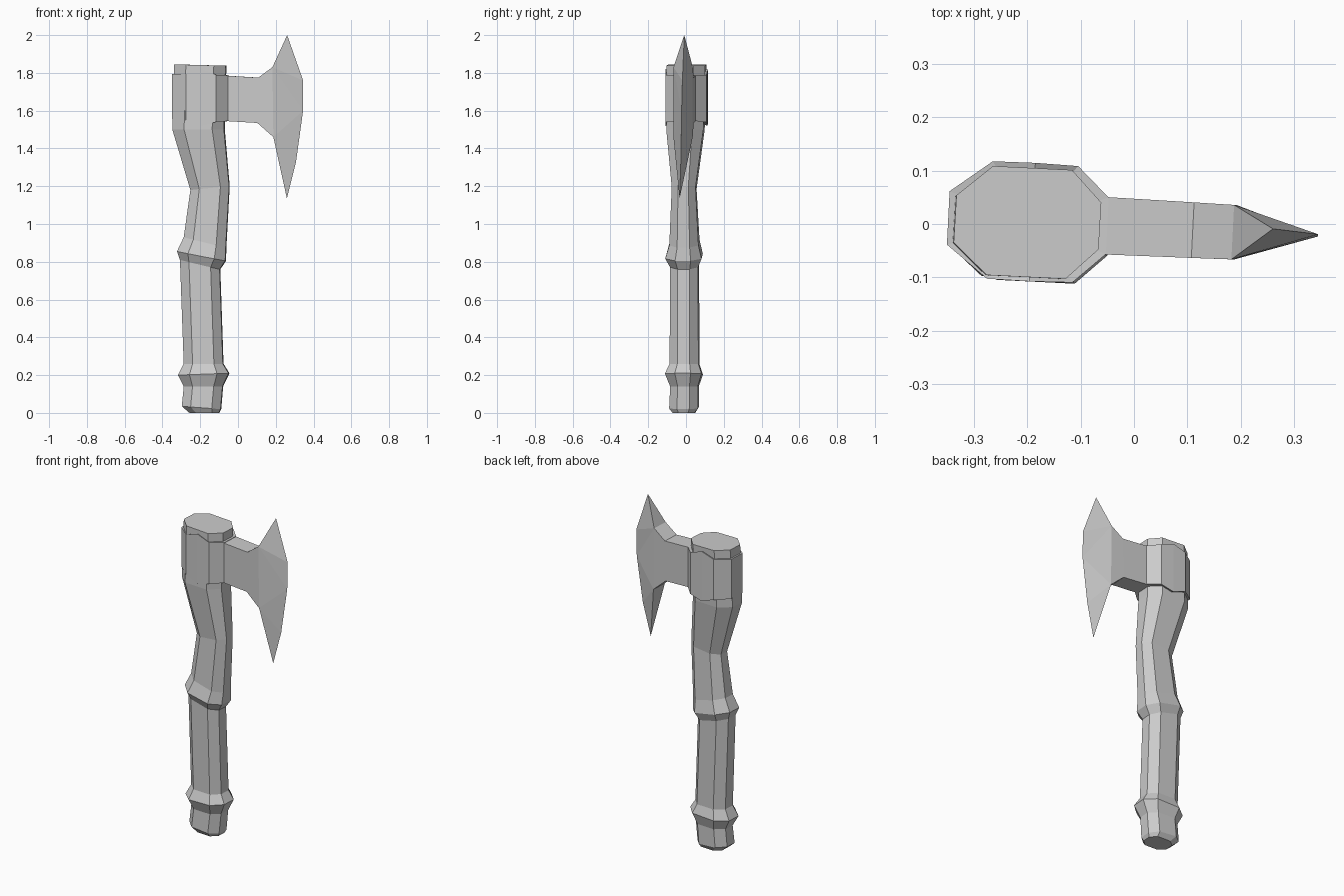
import bpy
from mathutils import Matrix, Vector

TWIST = Matrix.Rotation(-0.05, 4, 'Z')  # slight turn of the whole axe


def make(name, verts, faces, turn=True):
    pts = [TWIST @ Vector((x, y, z)) - Vector((0, 0.006, 0)) if turn else Vector((x, y, z))
           for x, y, z in verts]
    me = bpy.data.meshes.new(name)
    me.from_pydata(pts, [], faces)
    ob = bpy.data.objects.new(name, me)
    bpy.context.collection.objects.link(ob)
    bpy.context.view_layer.objects.active = ob
    bpy.ops.object.mode_set(mode='EDIT')
    bpy.ops.mesh.select_all(action='SELECT')
    bpy.ops.mesh.normals_make_consistent(inside=False)
    bpy.ops.object.mode_set(mode='OBJECT')
    return ob


def bridge(rings, n):
    return [(r * n + i, r * n + (i + 1) % n, (r + 1) * n + (i + 1) % n, (r + 1) * n + i)
            for r in range(rings - 1) for i in range(n)]


# Handle: eight-sided rings (x left, x right, half depth, y centre, z left, z right)
RINGS = [
    (-0.255, -0.10, 0.058, -0.01, 0.00, 0.00),
    (-0.295, -0.09, 0.076, -0.01, 0.035, 0.02),
    (-0.285, -0.08, 0.073, -0.007, 0.14, 0.14),
    (-0.315, -0.047, 0.097, -0.01, 0.20, 0.21),
    (-0.285, -0.078, 0.076, -0.007, 0.26, 0.26),
    (-0.305, -0.095, 0.074, -0.007, 0.81, 0.76),
    (-0.32, -0.065, 0.096, -0.01, 0.855, 0.805),
    (-0.285, -0.063, 0.077, -0.007, 0.93, 0.875),
    (-0.25, -0.045, 0.063, -0.007, 1.18, 1.20),
    (-0.345, -0.072, 0.098, -0.003, 1.50, 1.50),
    (-0.335, -0.064, 0.102, 0.003, 1.845, 1.838),
]
OCT = [(1, 0.43), (0.57, 1), (-0.52, 1), (-1, 0.43),
       (-1, -0.43), (-0.52, -1), (0.57, -1), (1, -0.43)]
verts = []
for xl, xr, d, yc, zl, zr in RINGS:
    for u, v in OCT:
        t = (u + 1) / 2
        x = xl + (xr - xl) * t
        y = yc + d * v
        verts.append((x + 0.06 * y, y - 0.05 * (x + 0.2), zl + (zr - zl) * t))
n = len(verts)
make("handle", verts, bridge(len(RINGS), 8) + [tuple(range(8)), tuple(range(n - 8, n))], turn=False)

# Collar of the head: ten-sided band with pointed cheeks front and back
half = [(-0.05, 0.053, 1.545, 1.787), (-0.11, 0.109, 1.54, 1.79), (-0.19, 0.111, 1.52, 1.82),
        (-0.27, 0.110, 1.55, 1.795), (-0.348, 0.050, 1.556, 1.795)]
loop = half + [(x, -y, a, b) for x, y, a, b in reversed(half)]
verts = [(x, y, a) for x, y, a, b in loop] + [(x, y, b) for x, y, a, b in loop]
verts += [(-0.2, 0, 1.56), (-0.2, 0, 1.78)]
faces = bridge(2, 10)
for i in range(10):
    j = (i + 1) % 10
    faces += [(20, i, j), (21, 10 + i, 10 + j)]
make("head_collar", verts, faces)

# Blade: neck sections (x low, x high, half thickness, z low, z high), then the wedge
NECK = [(-0.08, -0.08, 0.054, 1.546, 1.786), (0.105, 0.11, 0.052, 1.535, 1.775),
        (0.19, 0.185, 0.051, 1.46, 1.83)]
verts = []
for xl, xh, d, zl, zh in NECK:
    verts += [(xl, -d, zl), (xl, d, zl), (xh, d, zh), (xh, -d, zh)]
EDGE = [(0.26, 0.010, 2.0), (0.345, 0.004, 1.76), (0.345, 0.0, 1.60),
        (0.308, -0.006, 1.33), (0.26, -0.015, 1.135)]
verts += EDGE
faces = bridge(3, 4) + [(0, 1, 2, 3), (10, 11, 12), (8, 9, 16)]
for low, high in ((8, 11), (9, 10)):
    faces += [(high, 12, 13), (high, 13, 14), (high, 14, low), (low, 14, 15), (low, 15, 16)]
make("blade", verts, faces)
